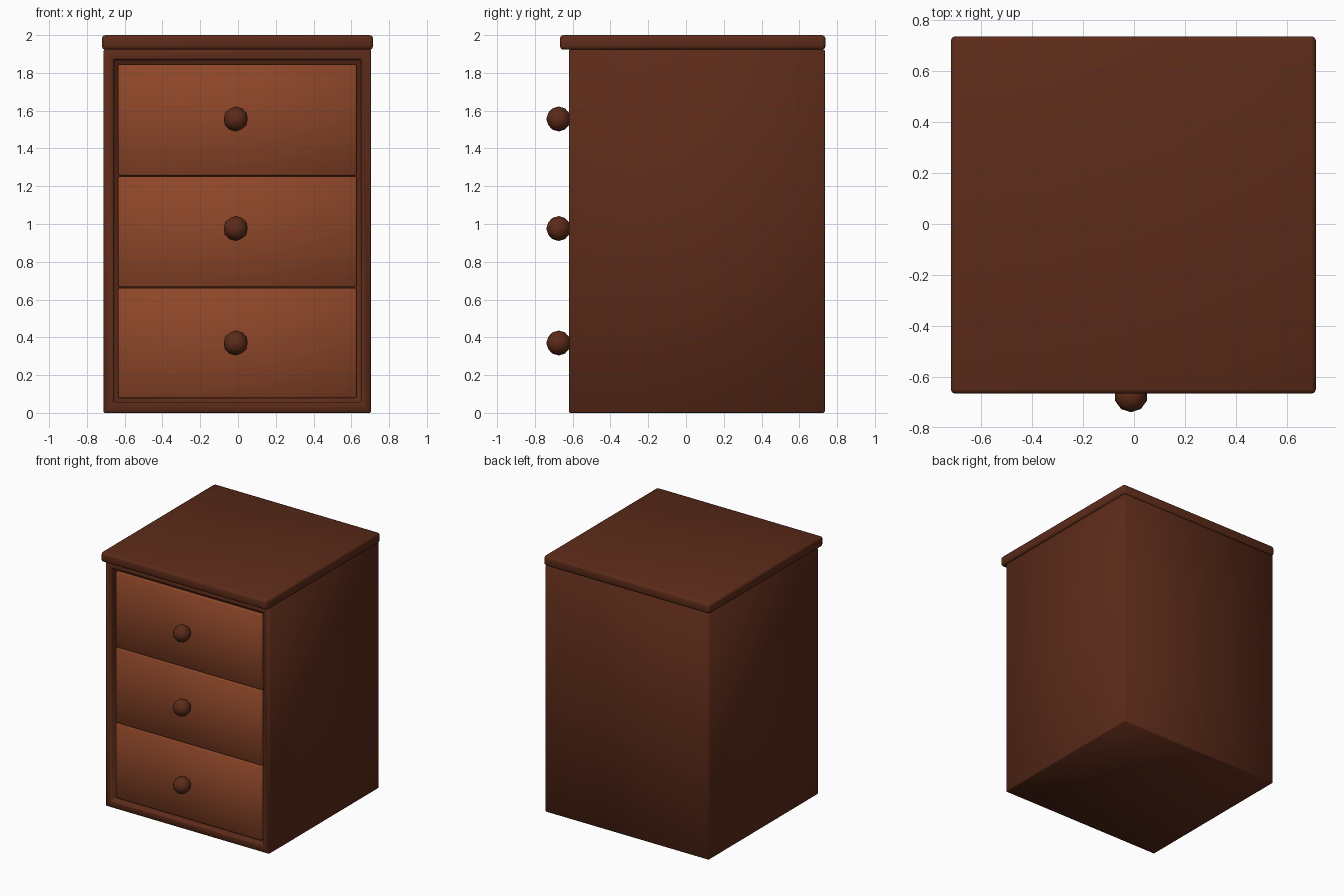
import bpy, bmesh
from mathutils import Vector

if "Cube" in bpy.data.objects:
    bpy.data.objects.remove(bpy.data.objects["Cube"])


def material(name, color):
    m = bpy.data.materials.new(name)
    m.diffuse_color = (*color, 1)
    m.use_nodes = True
    m.node_tree.nodes["Principled BSDF"].inputs["Base Color"].default_value = m.diffuse_color
    return m


dark = material("dark_wood", (0.107, 0.024, 0.010))
light = material("drawer_wood", (0.27, 0.062, 0.022))


def finish(name, bm, mat, bevel=0, segments=1):
    mesh = bpy.data.meshes.new(name)
    bm.to_mesh(mesh)
    bm.free()
    obj = bpy.data.objects.new(name, mesh)
    bpy.context.collection.objects.link(obj)
    mesh.materials.append(mat)
    for p in mesh.polygons:
        p.use_smooth = True
    if bevel:
        mod = obj.modifiers.new("Bevel", 'BEVEL')
        mod.width = bevel
        mod.segments = segments
        mod.limit_method = 'ANGLE'
    return obj


def box(lo, hi):
    bm = bmesh.new()
    bmesh.ops.create_cube(bm, size=1)
    lo, hi = Vector(lo), Vector(hi)
    for v in bm.verts:
        v.co = Vector([(a + b) / 2 + c * (b - a) for a, b, c in zip(lo, hi, v.co)])
    return bm


# Cabinet body: front face inset to a frame, then pushed in for the drawers
bm = box((-0.712, -0.62, 0), (0.705, 0.735, 1.925))
front = min(bm.faces, key=lambda f: f.calc_center_median().y)
bmesh.ops.inset_region(bm, faces=[front], thickness=0.077)
out = bmesh.ops.extrude_discrete_faces(bm, faces=[front])
for v in out["faces"][0].verts:
    v.co.y += 0.04
finish("cabinet_body", bm, dark, 0.007)

# Top board, overhanging at the front and slightly at the sides
finish("top_board", box((-0.72, -0.667, 1.923), (0.715, 0.738, 2.0)), dark, 0.017, 2)

# Three drawer fronts, each with a round knob
for i, (z0, z1, knob_z) in enumerate([(0.079, 0.661, 0.37), (0.666, 1.252, 0.976),
                                      (1.257, 1.845, 1.556)]):
    finish(f"drawer_front_{i + 1}", box((-0.634, -0.606, z0), (0.627, -0.57, z1)), light, 0.005)
    bm = bmesh.new()
    bmesh.ops.create_icosphere(bm, subdivisions=2, radius=0.066)
    bmesh.ops.translate(bm, verts=bm.verts, vec=(-0.012, -0.674, knob_z))
    finish(f"knob_{i + 1}", bm, dark)
